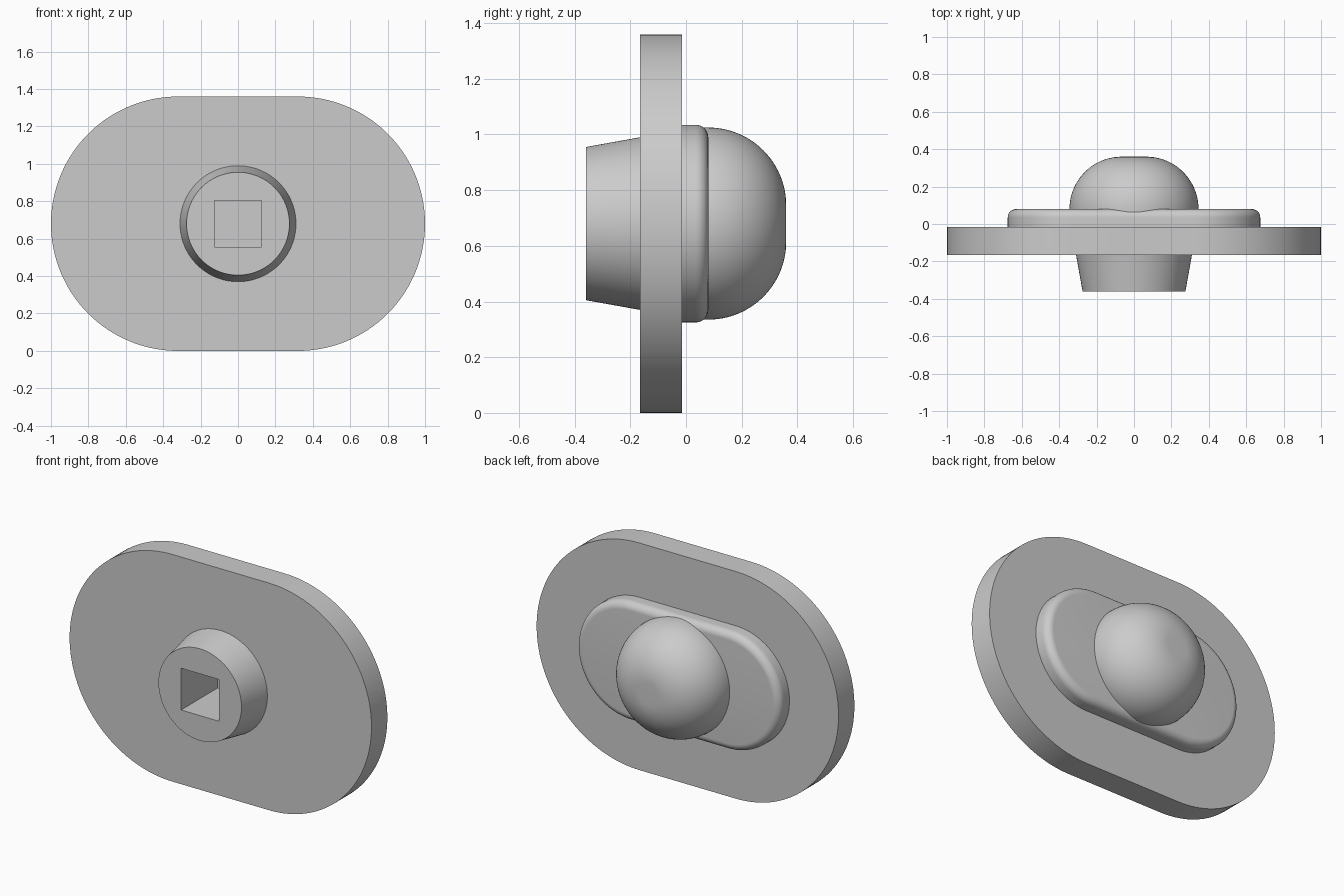
import bpy, bmesh
from math import sin, cos, pi, radians

cube = bpy.data.objects.get("Cube")
if cube:
    bpy.data.objects.remove(cube, do_unlink=True)

MID = 0.68      # height of the common axis
SEG = 64        # segments per half outline

grey = bpy.data.materials.new("plain grey")
grey.use_nodes = True
grey.diffuse_color = (0.6, 0.6, 0.6, 1)
grey.node_tree.nodes["Principled BSDF"].inputs["Base Color"].default_value = (0.6, 0.6, 0.6, 1)


def outline(radius, straight):
    """Stadium outline in x and z; a circle when straight is zero."""
    pts = []
    for side in (1, -1):
        for i in range(SEG + (1 if straight else 0)):
            a = i * pi / SEG - side * pi / 2
            pts.append((side * straight + radius * cos(a), MID + radius * sin(a)))
    return pts


def loft(name, profile, straight=0.0):
    """Skin outlines of (radius, y) front to back and cap both ends."""
    bm = bmesh.new()
    rings = [[bm.verts.new((x, y, z)) for x, z in outline(r, straight)] for r, y in profile]
    for a, b in zip(rings, rings[1:]):
        n = len(a)
        for i in range(n):
            j = (i + 1) % n
            bm.faces.new((a[i], a[j], b[j], b[i]))
    bm.faces.new(rings[0])
    bm.faces.new(rings[-1])
    bmesh.ops.recalc_face_normals(bm, faces=bm.faces)
    mesh = bpy.data.meshes.new(name)
    bm.to_mesh(mesh)
    bm.free()
    mesh.materials.append(grey)
    ob = bpy.data.objects.new(name, mesh)
    bpy.context.collection.objects.link(ob)
    return ob


def fillet(radius, y_end, size, steps):
    """Quarter-round profile points ending flush at y_end."""
    return [(radius - size + size * cos(i * pi / 2 / steps),
             y_end - size + size * sin(i * pi / 2 / steps)) for i in range(steps + 1)]


# Flat base plate, tapered front boss, rounded rear pad and domed rear knob
plate = loft("base_plate", [(MID, -0.165), (MID, -0.015)], 0.32)
boss = loft("tapered_boss", [(0.275, -0.36), (0.31, -0.165)])
pad = loft("raised_pad", [(0.355, -0.015)] + fillet(0.355, 0.08, 0.045, 10), 0.32)
knob = loft("domed_knob", [(0.345, 0.0)] + fillet(0.345, 0.36, 0.28, 24))

# Square socket running through the boss and plate
bpy.ops.mesh.primitive_cube_add(size=1, location=(0, -0.25, MID))
cutter = bpy.context.object
cutter.name = "socket_cutter"
cutter.scale = (0.25, 0.6, 0.25)
cutter.hide_render = True
for ob in (boss, plate):
    cut = ob.modifiers.new("socket", 'BOOLEAN')
    cut.object = cutter
    cut.operation = 'DIFFERENCE'
    cut.solver = 'EXACT'
    bpy.context.view_layer.objects.active = ob
    bpy.ops.object.modifier_apply(modifier=cut.name)
bpy.data.objects.remove(cutter, do_unlink=True)

# Smooth curves with crisp edges
for ob in (plate, boss, pad, knob):
    bpy.ops.object.select_all(action='DESELECT')
    ob.select_set(True)
    bpy.context.view_layer.objects.active = ob
    bpy.ops.object.shade_smooth_by_angle(angle=radians(30))
